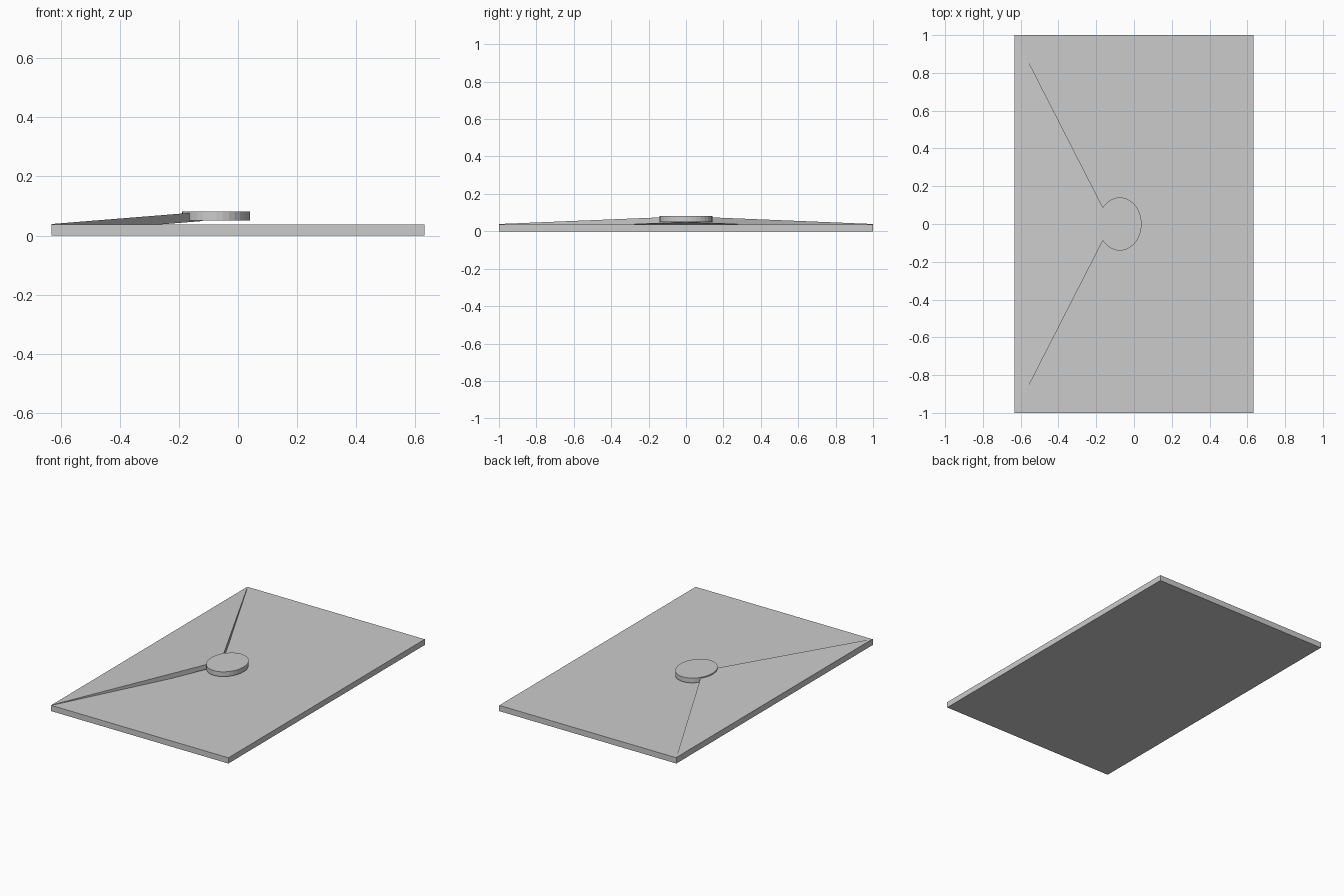
import bpy, bmesh
from mathutils import Matrix

if "Cube" in bpy.data.objects:
    bpy.data.objects.remove(bpy.data.objects["Cube"])


def finish(bm, name):
    bmesh.ops.recalc_face_normals(bm, faces=bm.faces)
    mesh = bpy.data.meshes.new(name)
    bm.to_mesh(mesh)
    bm.free()
    obj = bpy.data.objects.new(name, mesh)
    bpy.context.collection.objects.link(obj)
    return obj


# Envelope body: thin rectangular slab
H = 0.037
bm = bmesh.new()
bmesh.ops.create_cube(bm, size=1, matrix=Matrix.Translation((0, 0, H / 2)) @ Matrix.Diagonal((1.263, 2, H, 1)))
finish(bm, "envelope_body")

# Triangular flap: a thin plate rising from the long edge to its tip
THICK = 0.031
bm = bmesh.new()
outline = [(-0.631, -1, 0.039), (-0.12, 0, 0.08), (-0.631, 1, 0.039)]
face = bm.faces.new([bm.verts.new(p) for p in outline])
ext = bmesh.ops.extrude_face_region(bm, geom=[face], use_keep_orig=True)
lower = [g for g in ext["geom"] if isinstance(g, bmesh.types.BMVert)]
bmesh.ops.translate(bm, verts=lower, vec=(0, 0, -THICK))
finish(bm, "envelope_flap")

# Oval seal holding the flap tip
bm = bmesh.new()
bmesh.ops.create_cone(bm, cap_ends=True, segments=32, radius1=1, radius2=1, depth=1,
                      matrix=Matrix.Translation((-0.075, 0, 0.0665)) @ Matrix.Diagonal((0.115, 0.141, 0.031, 1)))
finish(bm, "seal")
